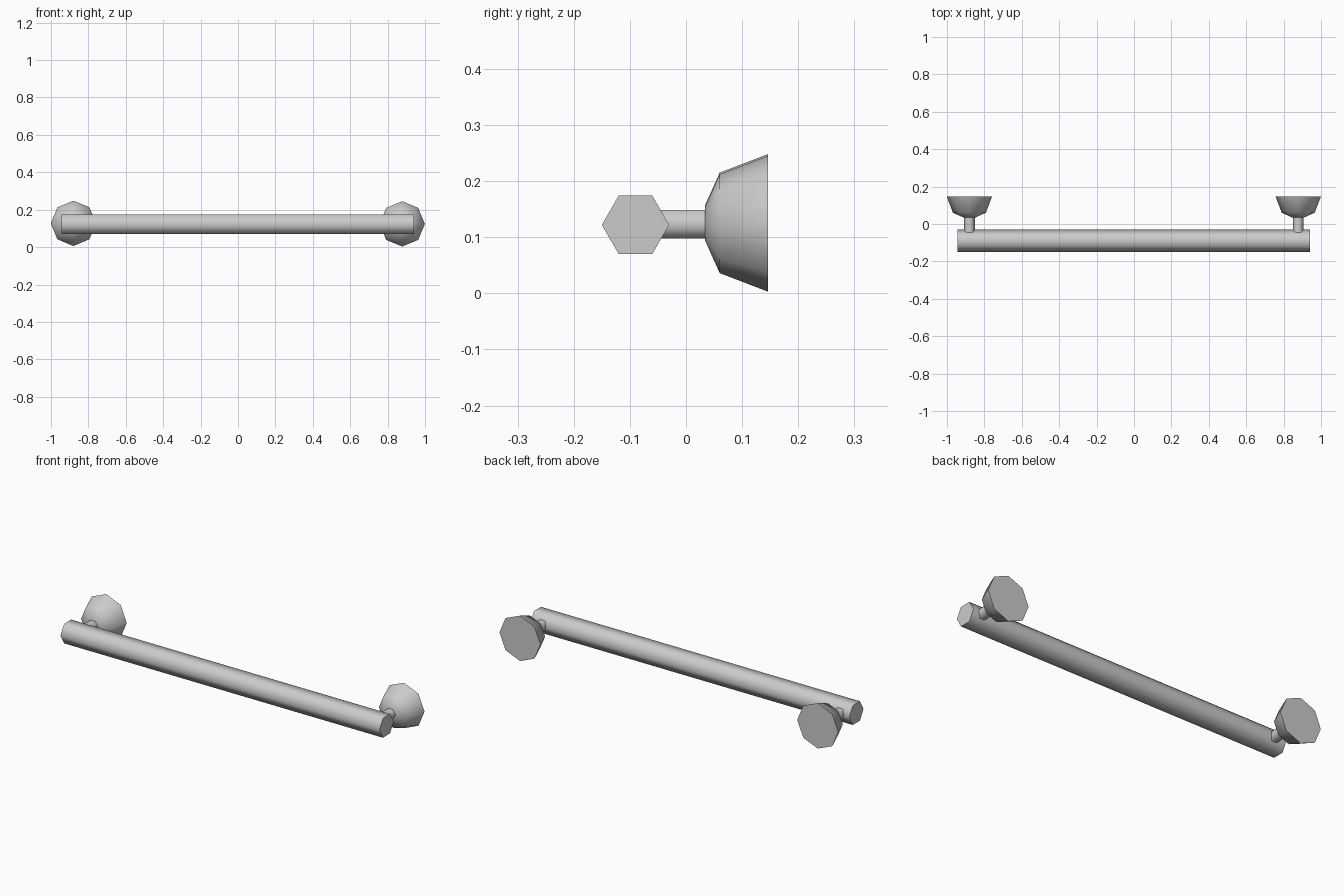
import bpy
import bmesh
from math import cos, sin, pi, radians
from mathutils import Vector

cube = bpy.data.objects.get("Cube")
if cube:
    bpy.data.objects.remove(cube, do_unlink=True)

steel = bpy.data.materials.new("brushed_grey")
steel.use_nodes = True
GREY = (0.6, 0.6, 0.6, 1)
steel.diffuse_color = GREY
steel.node_tree.nodes["Principled BSDF"].inputs["Base Color"].default_value = GREY


def turned(name, center, axis, profile, sides):
    """Closed solid turned about the x or y axis from (position, radius) pairs."""
    bm = bmesh.new()
    rings = []
    for pos, radius in profile:
        ring = []
        for i in range(sides):
            a = 2 * pi * i / sides
            u, v = radius * cos(a), radius * sin(a)
            offset = (pos, u, v) if axis == "x" else (u, pos, v)
            ring.append(bm.verts.new(Vector(center) + Vector(offset)))
        rings.append(ring)
    for lower, upper in zip(rings, rings[1:]):
        for i in range(sides):
            j = (i + 1) % sides
            bm.faces.new((lower[i], lower[j], upper[j], upper[i]))
    bm.faces.new(rings[0])
    bm.faces.new(rings[-1])
    bmesh.ops.recalc_face_normals(bm, faces=bm.faces)
    mesh = bpy.data.meshes.new(name)
    bm.to_mesh(mesh)
    bm.free()
    mesh.materials.append(steel)
    obj = bpy.data.objects.new(name, mesh)
    bpy.context.collection.objects.link(obj)
    bpy.ops.object.select_all(action="DESELECT")
    obj.select_set(True)
    bpy.context.view_layer.objects.active = obj
    bpy.ops.object.shade_smooth_by_angle(angle=radians(65))
    return obj


# Long hexagonal rail
turned("rail", (0, -0.09, 0.122), "x", [(-0.943, 0.06), (0.94, 0.06)], 6)

# Wall mounts: a flared eight-sided cup and a short post on each end
for side, x, z in (("left", 0.878, 0.124), ("right", -0.88, 0.127)):
    turned(side + "_post", (x, 0, 0.123), "y", [(-0.06, 0.029), (0.05, 0.029)], 6)
    turned(side + "_wall_cup", (x, 0, z), "y",
           [(0.034, 0.03), (0.06, 0.088), (0.146, 0.121)], 8)
